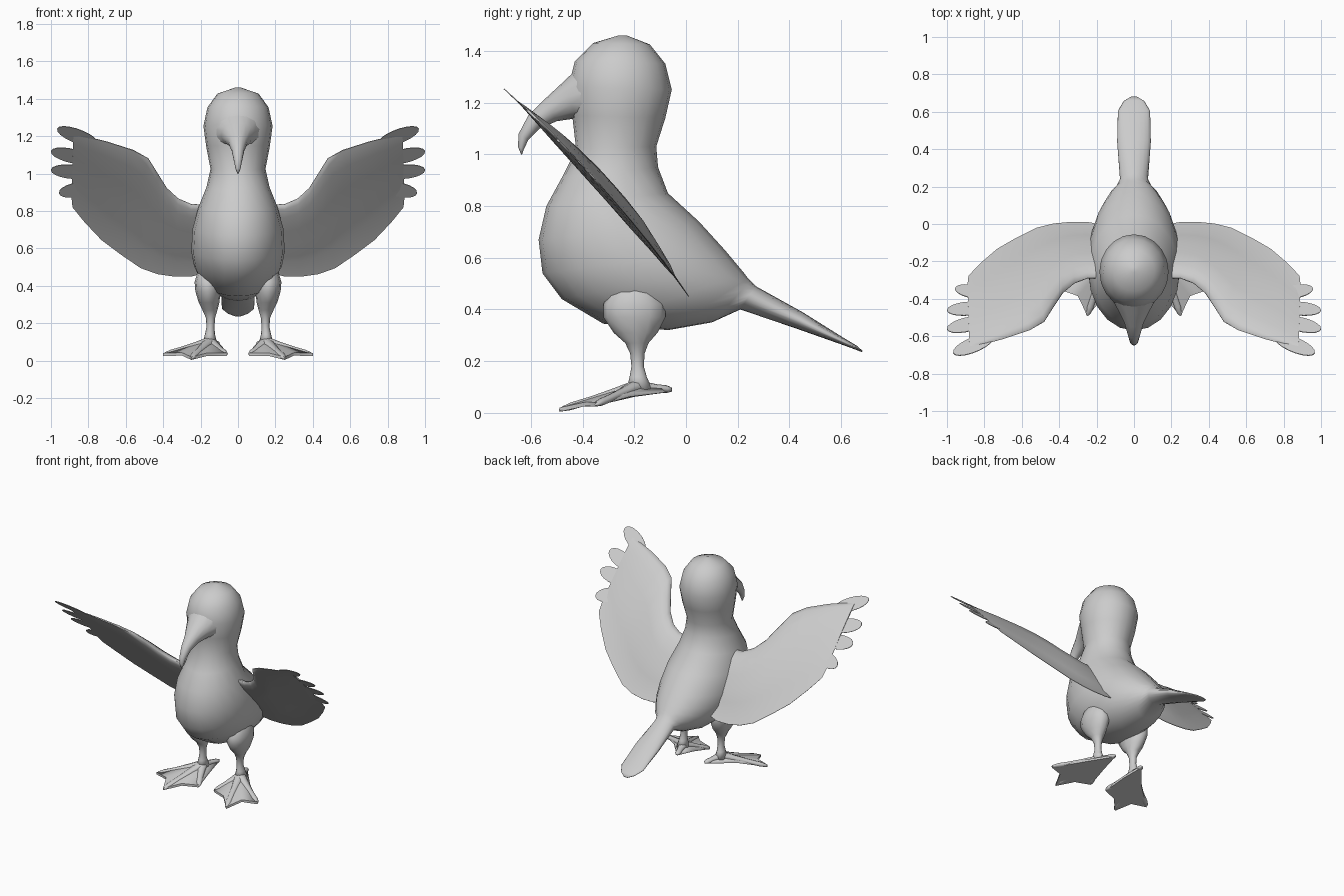
import bpy, bmesh
from math import sin, cos, pi
from mathutils import Vector

cube = bpy.data.objects.get("Cube")
if cube:
    bpy.data.objects.remove(cube, do_unlink=True)

grey = bpy.data.materials.new("plain_grey")
grey.use_nodes = True
grey.diffuse_color = (0.6, 0.6, 0.6, 1)
grey.node_tree.nodes["Principled BSDF"].inputs["Base Color"].default_value = (0.6, 0.6, 0.6, 1)


def loft(name, rings, mirror=False, angle=1.2):
    """Skin a list of closed rings, cap both ends, optionally mirror across x."""
    bm = bmesh.new()
    rows = [[bm.verts.new(p) for p in ring] for ring in rings]
    n = len(rows[0])
    for a, b in zip(rows, rows[1:]):
        for i in range(n):
            j = (i + 1) % n
            bm.faces.new((a[i], a[j], b[j], b[i]))
    bm.faces.new(rows[0])
    bm.faces.new(rows[-1])
    bmesh.ops.recalc_face_normals(bm, faces=bm.faces)
    mesh = bpy.data.meshes.new(name)
    bm.to_mesh(mesh)
    bm.free()
    mesh.materials.append(grey)
    ob = bpy.data.objects.new(name, mesh)
    bpy.context.collection.objects.link(ob)
    if mirror:
        ob.modifiers.new("mirror", 'MIRROR').use_mirror_merge = False
    bpy.ops.object.select_all(action='DESELECT')
    ob.select_set(True)
    bpy.context.view_layer.objects.active = ob
    bpy.ops.object.shade_smooth_by_angle(angle=angle)
    return ob


def oval(front, back, width, sides=20):
    """Ring through a front and a back (y, z) point with a half width in x."""
    f, b = Vector((0, *front)), Vector((0, *back))
    c, v = (f + b) / 2, (f - b) / 2
    return [c + v * cos(2 * pi * i / sides) + Vector((width * sin(2 * pi * i / sides), 0, 0))
            for i in range(sides)]


def flat_ring(x, y, z, rx, ry, sides=12):
    return [(x + rx * cos(2 * pi * i / sides), y + ry * sin(2 * pi * i / sides), z)
            for i in range(sides)]


# Head, torso and tail in one skin
loft("body", [oval(*r) for r in [
    ((-.26, 1.46), (-.23, 1.46), .015),
    ((-.36, 1.43), (-.14, 1.425), .11),
    ((-.43, 1.36), (-.08, 1.35), .163),
    ((-.455, 1.26), (-.055, 1.25), .185),
    ((-.44, 1.15), (-.08, 1.14), .17),
    ((-.425, 1.02), (-.115, 1.03), .147),
    ((-.48, .91), (-.108, .95), .168),
    ((-.54, .8), (-.07, .85), .21),
    ((-.57, .67), (.05, .74), .243),
    ((-.555, .54), (.15, .63), .25),
    ((-.48, .44), (.2, .57), .235),
    ((-.32, .345), (.225, .54), .2),
    ((-.07, .32), (.24, .52), .15),
    ((.1, .35), (.25, .51), .1),
    ((.21, .4), (.27, .49), .075),
    ((.43, .325), (.45, .39), .09),
    ((.6, .265), (.61, .29), .086),
    ((.655, .245), (.66, .26), .055),
    ((.68, .235), (.683, .24), .015)]], angle=2)

# Hooked beak
loft("beak", [oval(*r, 14) for r in [
    ((-.39, 1.36), (-.33, 1.08), .14),
    ((-.48, 1.275), (-.42, 1.14), .09),
    ((-.55, 1.21), (-.5, 1.128), .052),
    ((-.61, 1.15), (-.565, 1.1), .034),
    ((-.647, 1.08), (-.61, 1.055), .022),
    ((-.65, 1.03), (-.627, 1.02), .013),
    ((-.638, 1), (-.634, 1), .004)]], angle=2)


# Wings: ribs from leading to trailing edge laid on a gently bowed sheet
def sheet(x, z):
    d = z - .45
    return Vector((x, .01 - .68 * d - .26 * d * d, z))


NORMAL = Vector((0, .75, .66))
SECTION = [(0, .1), (.05, .6), (.15, 1), (.35, .9), (.55, .6), (.72, .35), (.8, .1), (1, .05)]


def rib(lead, trail, thick):
    mid = [(sheet(*Vector(lead).lerp(Vector(trail), s)), t * thick) for s, t in SECTION]
    top = [p + NORMAL * t for p, t in mid]
    low = [p - NORMAL * t * .6 for p, t in mid]
    return top + low[::-1]


loft("wing", [rib(*r) for r in [
    ((.12, .83), (.14, .48), .03),
    ((.25, .835), (.25, .45), .035),
    ((.32, .865), (.34, .45), .04),
    ((.38, .92), (.43, .463), .04),
    ((.43, 1), (.52, .495), .04),
    ((.48, 1.08), (.63, .57), .035),
    ((.56, 1.125), (.73, .645), .03),
    ((.7, 1.17), (.82, .74), .022),
    ((.8, 1.195), (.885, .82), .014),
    ((.88, 1.215), (.89, .87), .006)]], mirror=True)

# Rounded flight feathers at the wing tip
for k, (base, tip) in enumerate([((.75, 1.16), (.967, 1.24)), ((.78, 1.07), (1, 1.12)),
                                 ((.78, 1), (1, 1.02)), ((.78, .93), (.957, .895))]):
    a, b = Vector(base), Vector(tip)
    along = (b - a) / 2
    across = Vector((-along.y, along.x)).normalized() * .037
    rim = [sheet(*((a + b) / 2 + along * cos(i * pi / 9) + across * sin(i * pi / 9)))
           for i in range(18)]
    loft(f"feather_{k + 1}", [[p + NORMAL * .002 for p in rim], [p - NORMAL * .002 for p in rim]],
         mirror=True)

# Thigh and shin
loft("leg", [flat_ring(*r) for r in [
    (.15, -.2, .52, .03, .04), (.155, -.2, .48, .06, .09), (.16, -.2, .42, .072, .12),
    (.16, -.2, .37, .068, .12), (.155, -.195, .31, .055, .085), (.15, -.19, .27, .04, .045),
    (.147, -.188, .23, .025, .028), (.147, -.187, .18, .021, .024),
    (.15, -.185, .14, .027, .033), (.15, -.18, .09, .04, .05)]], mirror=True, angle=2)

# Webbed foot: scalloped web plus ridged toes
HEEL, OUTER, MIDDLE, INNER = (.11, -.055, .09), (.4, -.35, .032), (.25, -.49, .012), (.062, -.36, .033)
web = [Vector(p) for p in (HEEL, (.25, -.22, .07), OUTER, (.3, -.385, .035), MIDDLE,
                           (.165, -.4, .033), INNER, (.085, -.2, .07))]
ankle = Vector((.15, -.19, .095))
lift = Vector((0, 0, .008))
loft("foot_web", [[p - lift for p in web], [p + lift for p in web],
                  [ankle + (p - ankle) * .25 + lift * 2 for p in web]], mirror=True)

for label, tip in (("hind", HEEL), ("outer", OUTER), ("middle", MIDDLE), ("inner", INNER)):
    start, end = ankle + lift, Vector(tip)
    side = (end - start).cross(Vector((0, 0, 1))).normalized()
    rings = []
    for s, r in ((0, .036), (.3, .026), (.6, .02), (.85, .02), (.96, .013), (1, .004)):
        c = start.lerp(end, s)
        rings.append([c + side * r * cos(i * pi / 4) + Vector((0, 0, r * .75 * sin(i * pi / 4)))
                      for i in range(8)])
    loft(label + "_toe", rings, mirror=True)
